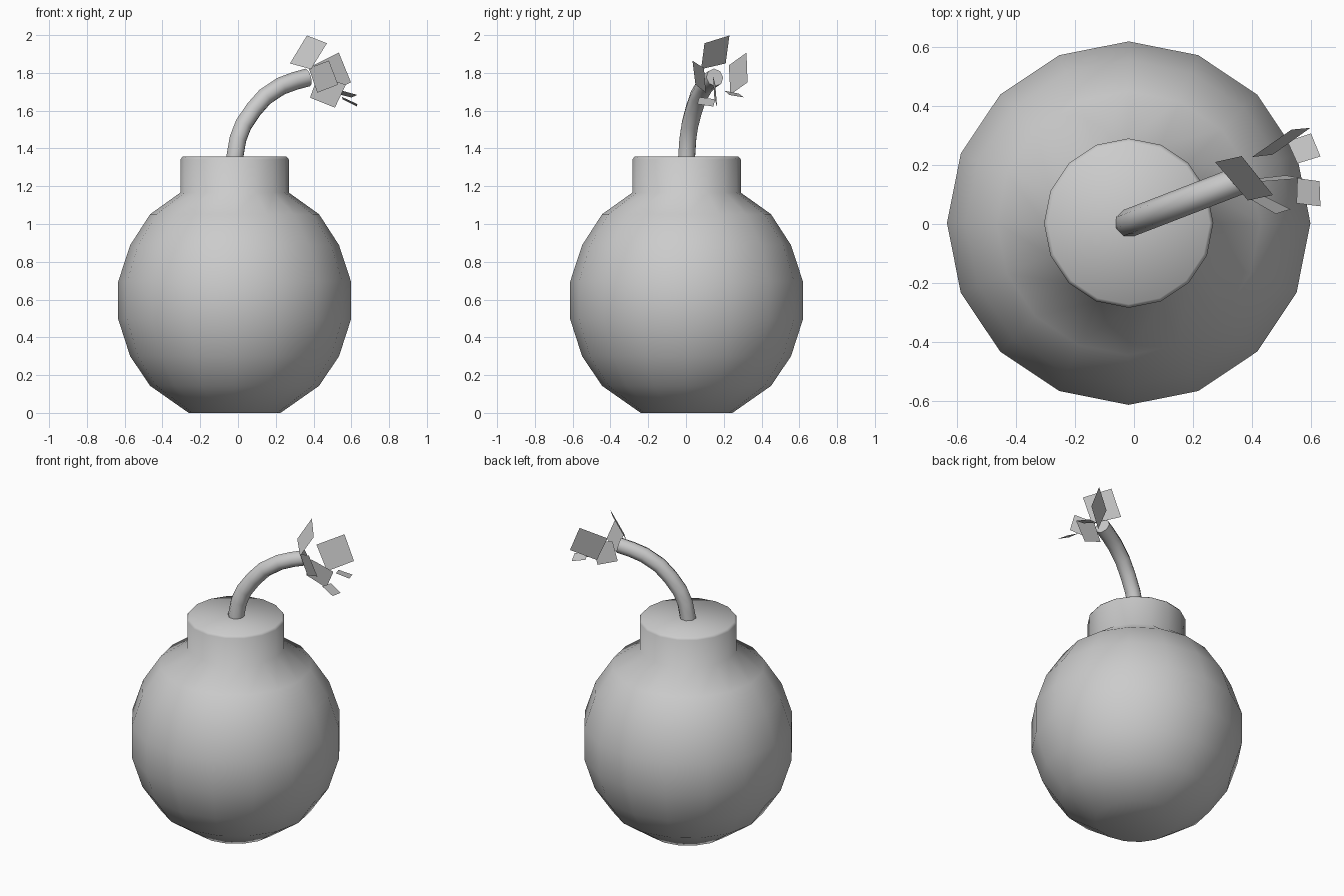
import bpy, bmesh, math

if "Cube" in bpy.data.objects:
    bpy.data.objects.remove(bpy.data.objects["Cube"])

CX, CY, SIDES = -0.018, 0.003, 16


def add_mesh(name, bm):
    mesh = bpy.data.meshes.new(name)
    bm.to_mesh(mesh)
    bm.free()
    obj = bpy.data.objects.new(name, mesh)
    bpy.context.collection.objects.link(obj)
    return obj


def smooth(obj, angle):
    bpy.ops.object.select_all(action='DESELECT')
    obj.select_set(True)
    bpy.context.view_layer.objects.active = obj
    bpy.ops.object.shade_smooth_by_angle(angle=math.radians(angle))


def lathe(name, profile):
    bm = bmesh.new()
    rings = []
    for r, z in profile:
        rings.append([bm.verts.new((CX + r * math.cos(a), CY + r * math.sin(a), z))
                      for a in (2 * math.pi * i / SIDES for i in range(SIDES))])
    for low, high in zip(rings, rings[1:]):
        for i in range(SIDES):
            j = (i + 1) % SIDES
            bm.faces.new((low[i], low[j], high[j], high[i]))
    bm.faces.new(rings[0][::-1])
    bm.faces.new(rings[-1])
    return add_mesh(name, bm)


# Round body with a short bevelled neck
body = lathe("bomb_body", [
    (0.243, 0), (0.447, 0.143), (0.553, 0.30), (0.616, 0.495), (0.616, 0.696),
    (0.553, 0.888), (0.447, 1.052), (0.287, 1.166), (0.287, 1.342), (0.275, 1.357)])
smooth(body, 80)

# Curved fuse leaning to the right and back
path = [(-0.018, 1.32), (-0.016, 1.36), (0.0, 1.452), (0.029, 1.526), (0.082, 1.605),
        (0.143, 1.674), (0.228, 1.73), (0.30, 1.757), (0.37, 1.776)]
curve = bpy.data.curves.new("fuse", 'CURVE')
curve.dimensions = '3D'
curve.bevel_depth = 0.048
curve.bevel_resolution = 2
curve.use_fill_caps = True
spline = curve.splines.new('POLY')
spline.points.add(len(path) - 1)
for p, (x, z) in zip(spline.points, path):
    p.co = (x, (x - CX) * 0.385 + CY, z, 1)
fuse = bpy.data.objects.new("fuse", curve)
bpy.context.collection.objects.link(fuse)
bpy.ops.object.select_all(action='DESELECT')
fuse.select_set(True)
bpy.context.view_layer.objects.active = fuse
bpy.ops.object.convert(target='MESH')
smooth(bpy.context.view_layer.objects.active, 60)

# Flat spark cards scattered around the fuse tip
sparks = [
    [(.365, .23, 1.998), (.471, .098, 1.957), (.386, .08, 1.82), (.275, .21, 1.85)],
    [(.534, .32, 1.907), (.598, .326, 1.75), (.47, .235, 1.685), (.40, .227, 1.84)],
    [(.481, .034, 1.865), (.375, .095, 1.825), (.42, .105, 1.695), (.53, .05, 1.738)],
    [(.423, .143, 1.783), (.571, .155, 1.738), (.513, .165, 1.616), (.381, .15, 1.669)],
    [(.52, .28, 1.69), (.60, .307, 1.67), (.632, .229, 1.683), (.554, .205, 1.705)],
    [(.554, .155, 1.66), (.551, .07, 1.672), (.632, .06, 1.635), (.629, .145, 1.622)],
]
for n, corners in enumerate(sparks, 1):
    bm = bmesh.new()
    bm.faces.new([bm.verts.new(c) for c in corners])
    add_mesh(f"spark_{n}", bm)
